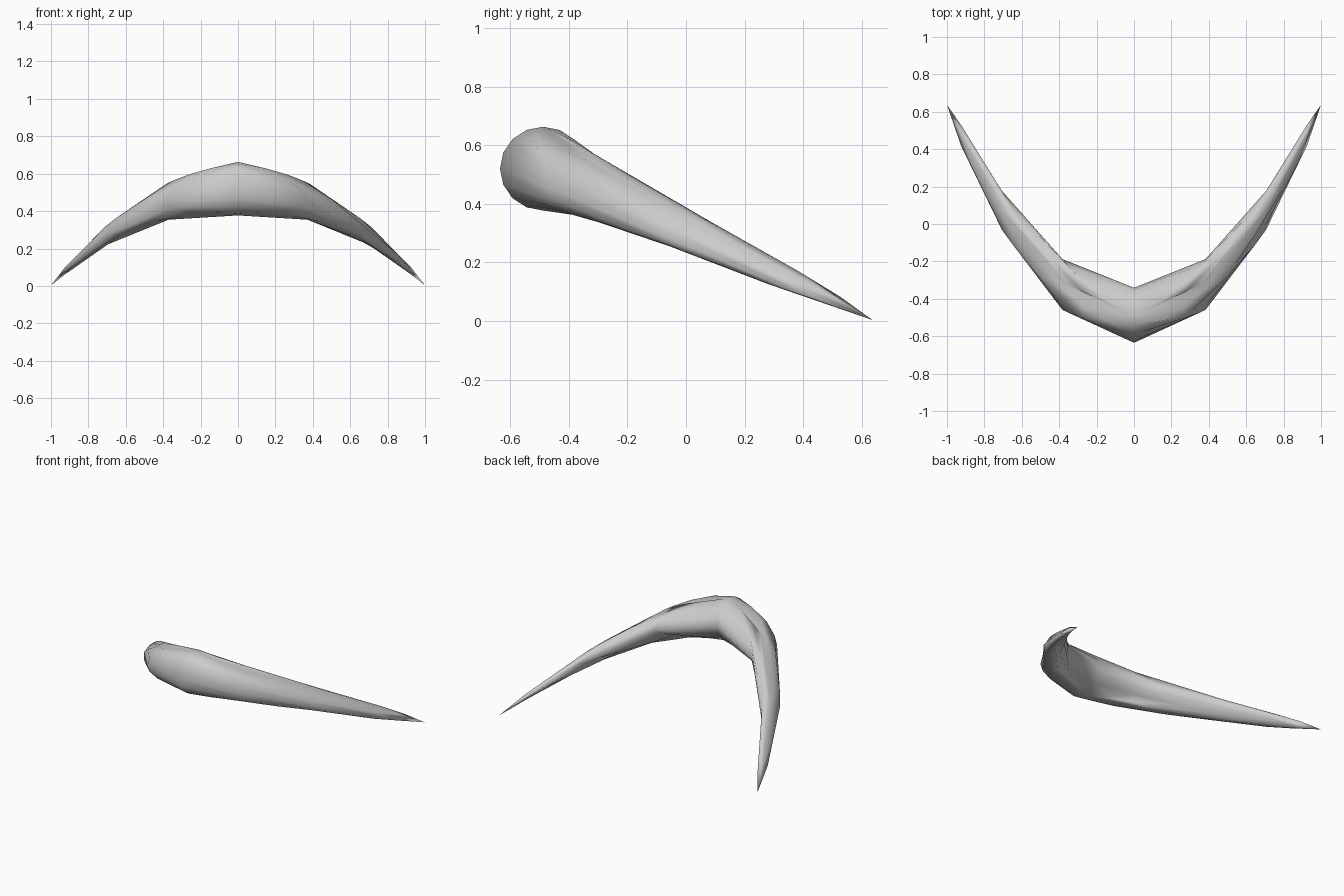
import bpy

if "Cube" in bpy.data.objects:
    bpy.data.objects.remove(bpy.data.objects["Cube"])

# Curved crescent body: a flattened low-poly sphere bent back and down toward its tips
bpy.ops.mesh.primitive_uv_sphere_add(segments=16, ring_count=8, radius=1)
body = bpy.context.object
body.name = "curved_crescent"

for v in body.data.vertices:
    x, y, z = v.co
    a = min(abs(x), 1.0)
    v.co.y = 0.147 * y - 0.488 + 1.125 * a ** 2                       # sweep back
    v.co.z = 0.143 * z * (1 - 0.7 * a) + 0.52 - 0.517 * a ** 2.08     # droop and taper

# Plain grey over the whole body
grey = bpy.data.materials.new("light grey")
grey.diffuse_color = (0.6, 0.6, 0.6, 1)
grey.use_nodes = True
grey.node_tree.nodes["Principled BSDF"].inputs["Base Color"].default_value = grey.diffuse_color
body.data.materials.append(grey)
bpy.ops.object.shade_smooth()
